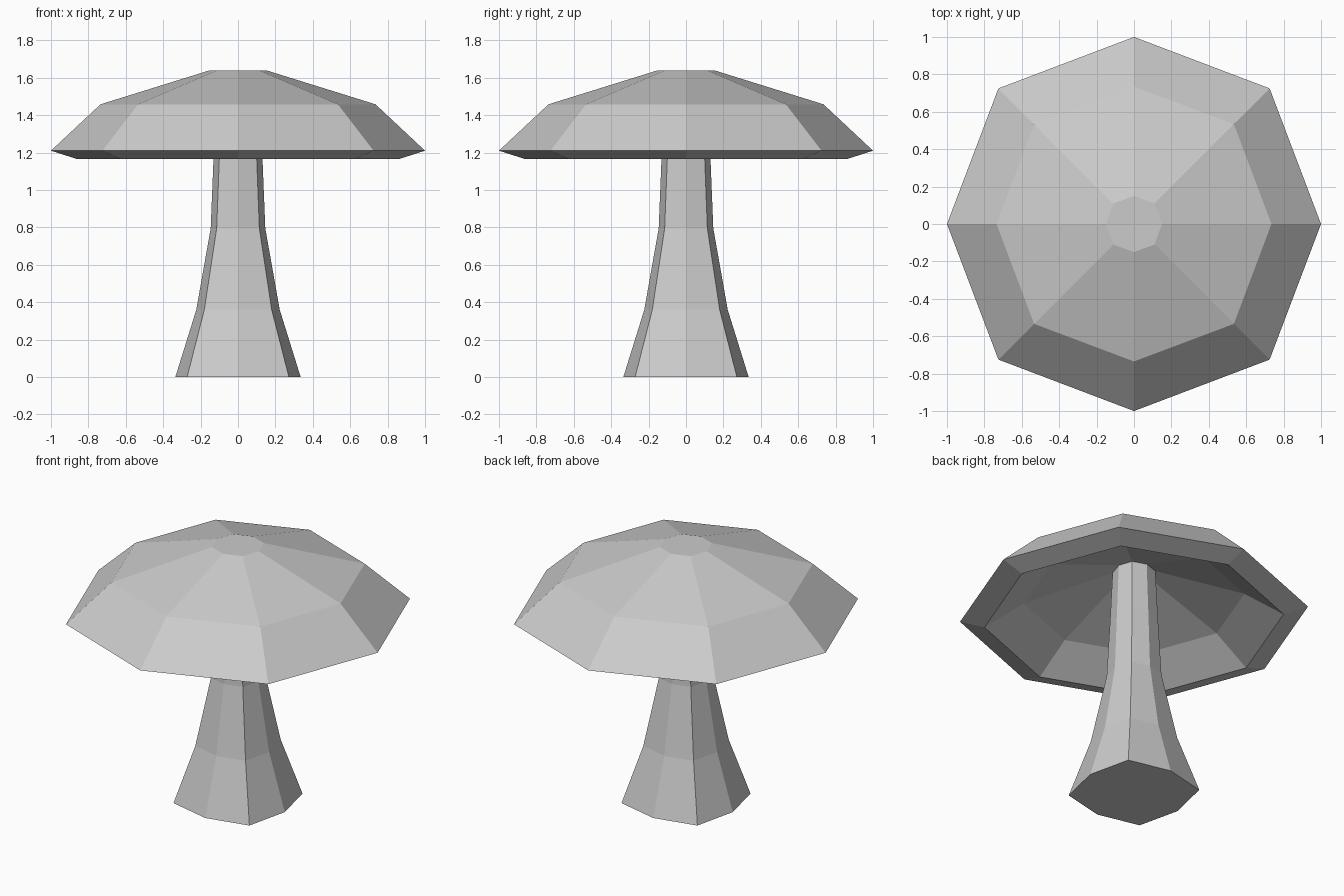
import bpy
import bmesh
import math

if "Cube" in bpy.data.objects:
    bpy.data.objects.remove(bpy.data.objects["Cube"])


def grey(name, value):
    mat = bpy.data.materials.new(name)
    mat.diffuse_color = (value, value, value, 1)
    mat.use_nodes = True
    mat.node_tree.nodes["Principled BSDF"].inputs["Base Color"].default_value = mat.diffuse_color
    return mat


MUSHROOM_GREY = grey("mushroom grey", 0.6)


def octagon(axis, diag):
    """Eight corners: 'axis' is the reach on the axes, 'diag' the x/y of the diagonals."""
    points = []
    for i in range(8):
        a = math.radians(45 * i)
        r = axis if i % 2 == 0 else diag * math.sqrt(2)
        points.append((r * math.cos(a), r * math.sin(a)))
    return points


def loft(name, rings):
    """Skin a stack of octagons (axis, diag, z) and close both ends."""
    bm = bmesh.new()
    loops = [[bm.verts.new((x, y, z)) for x, y in octagon(axis, diag)]
             for axis, diag, z in rings]
    for low, high in zip(loops, loops[1:]):
        for i in range(8):
            j = (i + 1) % 8
            bm.faces.new((low[i], low[j], high[j], high[i]))
    bm.faces.new(loops[0][::-1])
    bm.faces.new(loops[-1])
    bmesh.ops.recalc_face_normals(bm, faces=bm.faces)
    mesh = bpy.data.meshes.new(name)
    bm.to_mesh(mesh)
    bm.free()
    mesh.materials.append(MUSHROOM_GREY)
    obj = bpy.data.objects.new(name, mesh)
    bpy.context.collection.objects.link(obj)
    return obj


# Flared stem, its tip buried in the cap
loft("stem", [
    (0.335, 0.272, 0.0),
    (0.223, 0.18, 0.36),
    (0.146, 0.114, 0.795),
    (0.131, 0.10, 1.165),
    (0.115, 0.088, 1.53),
])

# Thick hollow cap, from the inner ceiling out over the lip to the crown
loft("cap", [
    (0.11, 0.08, 1.50),
    (0.633, 0.46, 1.315),
    (0.86, 0.623, 1.165),
    (1.0, 0.725, 1.21),
    (0.735, 0.534, 1.458),
    (0.15, 0.11, 1.64),
])
